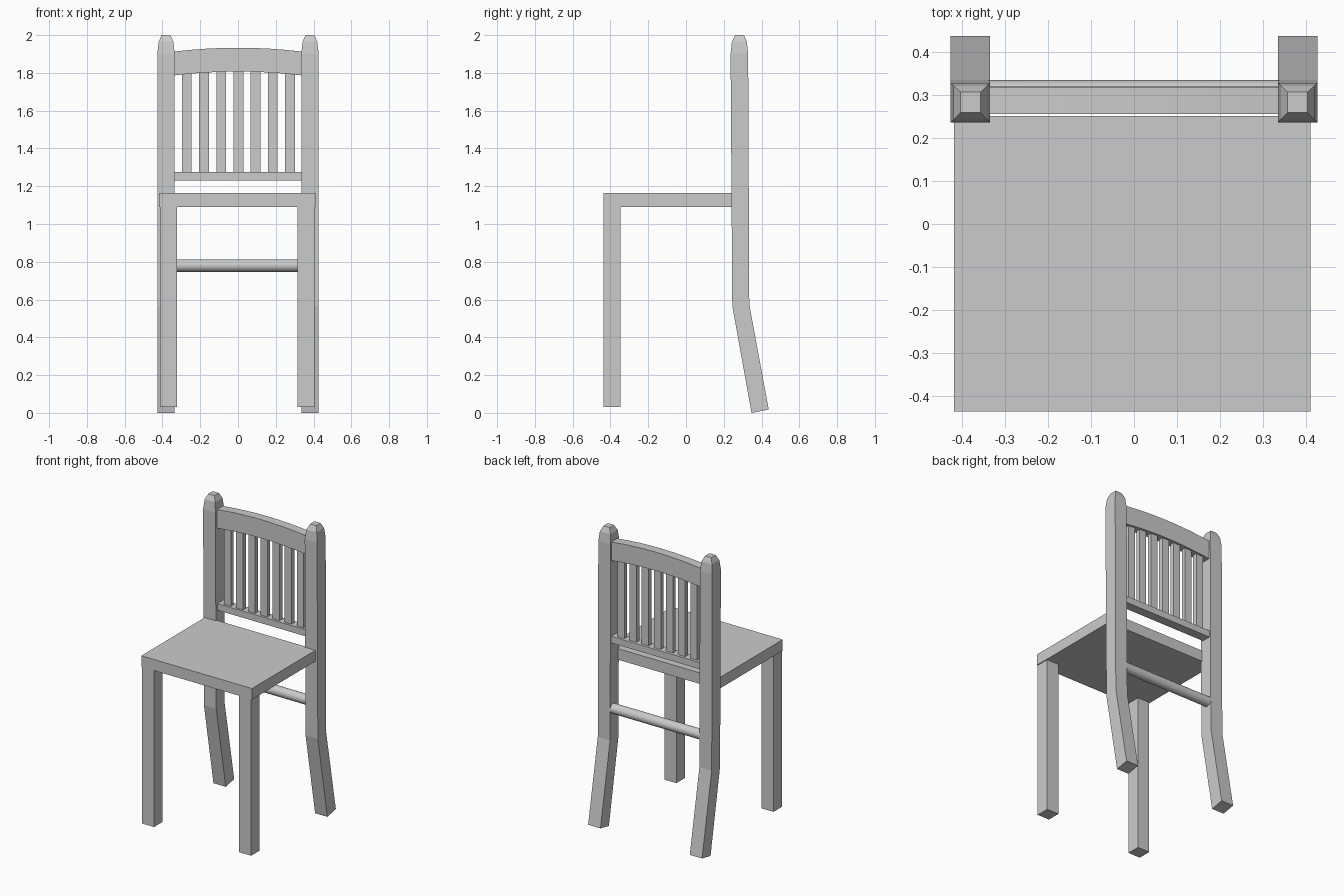
import bpy
import bmesh
import math

if "Cube" in bpy.data.objects:
    bpy.data.objects.remove(bpy.data.objects["Cube"])


def make_object(name, bm):
    bmesh.ops.recalc_face_normals(bm, faces=bm.faces)
    mesh = bpy.data.meshes.new(name)
    bm.to_mesh(mesh)
    bm.free()
    obj = bpy.data.objects.new(name, mesh)
    bpy.context.collection.objects.link(obj)
    return obj


def loft(name, rings):
    """Skin a solid through four-sided rings and cap both ends."""
    bm = bmesh.new()
    loops = [[bm.verts.new(p) for p in ring] for ring in rings]
    for a, b in zip(loops, loops[1:]):
        for i in range(4):
            j = (i + 1) % 4
            bm.faces.new((a[i], a[j], b[j], b[i]))
    bm.faces.new(loops[0])
    bm.faces.new(loops[-1])
    return make_object(name, bm)


def box(name, x, y, z):
    rings = [[(x[0], y[0], h), (x[1], y[0], h), (x[1], y[1], h), (x[0], y[1], h)]
             for h in z]
    return loft(name, rings)


MID = -0.004  # seat and front legs sit a hair off centre

# Seat and front legs
box("seat", (MID - 0.415, MID + 0.415), (-0.437, 0.251), (1.09, 1.165))
for side, label in ((-1, "left"), (1, "right")):
    xs = sorted((MID + side * 0.319, MID + side * 0.409))
    box("front_leg_" + label, xs, (-0.437, -0.347), (0.03, 1.09))

# Back posts: splayed foot, slightly leaning upright, bevelled tip
# (front y, front z, back y, back z, x inset)
post_profile = [
    (0.347, 0.0, 0.438, 0.018, 0.0),
    (0.245, 0.567, 0.335, 0.574, 0.0),
    (0.236, 1.90, 0.329, 1.90, 0.0),
    (0.243, 1.965, 0.322, 1.965, 0.007),
    (0.260, 2.0, 0.307, 2.0, 0.023),
]
for side, label in ((-1, "left"), (1, "right")):
    rings = []
    for yf, zf, yb, zb, inset in post_profile:
        x0 = side * (0.335 + inset)
        x1 = side * (0.427 - inset)
        rings.append([(x0, yf, zf), (x1, yf, zf), (x1, yb, zb), (x0, yb, zb)])
    loft("back_post_" + label, rings)

# Arched crest rail
rings = []
for i in range(9):
    t = -1 + i / 4
    rise = 0.02 * (1 - t * t)
    x, low, high = 0.337 * t, 1.787 + rise, 1.913 + rise
    rings.append([(x, 0.256, low), (x, 0.319, low), (x, 0.319, high), (x, 0.256, high)])
loft("crest_rail", rings)

# Lower back rail and slats
box("lower_back_rail", (-0.337, 0.337), (0.259, 0.322), (1.23, 1.275))
for i in range(7):
    x = (i - 3) * 0.091 + 0.002
    box(f"back_slat_{i + 1}", (x - 0.026, x + 0.026), (0.274, 0.304), (1.27, 1.815))

# Round stretcher between the back posts
bpy.ops.mesh.primitive_cylinder_add(vertices=32, radius=0.033, depth=0.68,
                                    location=(0, 0.302, 0.78),
                                    rotation=(0, math.pi / 2, 0))
bpy.context.object.name = "stretcher"
bpy.ops.object.shade_smooth_by_angle()
